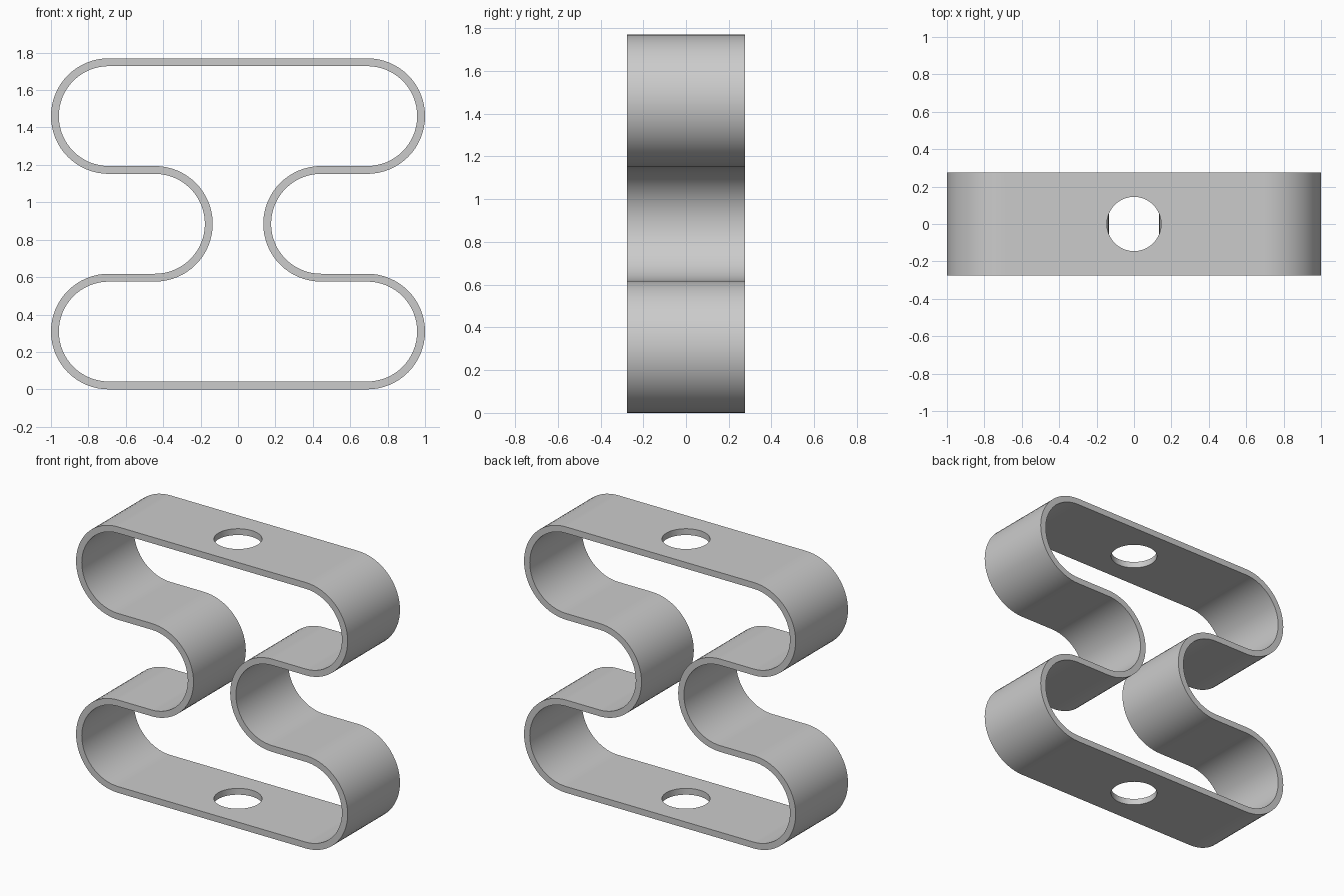
import bpy, bmesh, math

if "Cube" in bpy.data.objects:
    bpy.data.objects.remove(bpy.data.objects["Cube"])

R = 0.288        # bend radius at the middle of the strip
T = 0.042        # strip thickness
W = 0.275        # half width of the strip
LOBE_X = 1 - R - T / 2
WAIST_X = 0.135 + R + T / 2
SEG = 32

steel = bpy.data.materials.new("steel_grey")
steel.diffuse_color = (0.6, 0.6, 0.6, 1)
steel.use_nodes = True
steel.node_tree.nodes["Principled BSDF"].inputs["Base Color"].default_value = steel.diffuse_color


def arc(cx, cz, radius, start, end):
    angles = [math.radians(start + (end - start) * i / SEG) for i in range(SEG + 1)]
    return [(cx + radius * math.cos(a), cz + radius * math.sin(a)) for a in angles]


def outline(d):
    """Closed strip outline, offset outward by d."""
    z = T / 2
    right = (arc(LOBE_X, z + R, R + d, -90, 90)
             + arc(WAIST_X, z + 3 * R, R - d, 270, 90)
             + arc(LOBE_X, z + 5 * R, R + d, -90, 90))
    return right + [(-x, zz) for x, zz in reversed(right)]


# Bent strip: outer and inner walls joined by flat edges
bm = bmesh.new()
rings = []
for d, y in ((T / 2, -W), (T / 2, W), (-T / 2, W), (-T / 2, -W)):
    rings.append([bm.verts.new((x, y, z)) for x, z in outline(d)])
n = len(rings[0])
for k in range(4):
    a, b = rings[k], rings[(k + 1) % 4]
    for i in range(n):
        j = (i + 1) % n
        bm.faces.new((a[i], a[j], b[j], b[i]))
bmesh.ops.recalc_face_normals(bm, faces=bm.faces)
mesh = bpy.data.meshes.new("spring_strip")
bm.to_mesh(mesh)
bm.free()
mesh.materials.append(steel)
strip = bpy.data.objects.new("spring_strip", mesh)
bpy.context.collection.objects.link(strip)

# Round mounting holes through the top and bottom flats
bpy.ops.mesh.primitive_cylinder_add(vertices=64, radius=0.145, depth=3, location=(0, 0, 0.9))
cutter = bpy.context.object
cutter.name = "hole_cutter"
cutter.hide_render = True
# Shorten to two separate plugs so the waist bends stay whole
cutter.scale.z = 0.1
cutter.location.z = 0
bpy.ops.object.duplicate()
cutter_top = bpy.context.object
cutter_top.name = "hole_cutter_top"
cutter_top.hide_render = True
cutter_top.location.z = 6 * R + T
bpy.context.view_layer.update()

bpy.ops.object.select_all(action='DESELECT')
strip.select_set(True)
bpy.context.view_layer.objects.active = strip
for c in (cutter, cutter_top):
    mod = strip.modifiers.new("hole", 'BOOLEAN')
    mod.operation = 'DIFFERENCE'
    mod.solver = 'EXACT'
    mod.object = c
    bpy.ops.object.modifier_apply(modifier=mod.name)
for c in (cutter, cutter_top):
    bpy.data.objects.remove(c)

# Smooth bends, crisp edges
bpy.ops.object.shade_smooth_by_angle(angle=math.radians(30))
weighted = strip.modifiers.new("flat_normals", 'WEIGHTED_NORMAL')
weighted.keep_sharp = True
